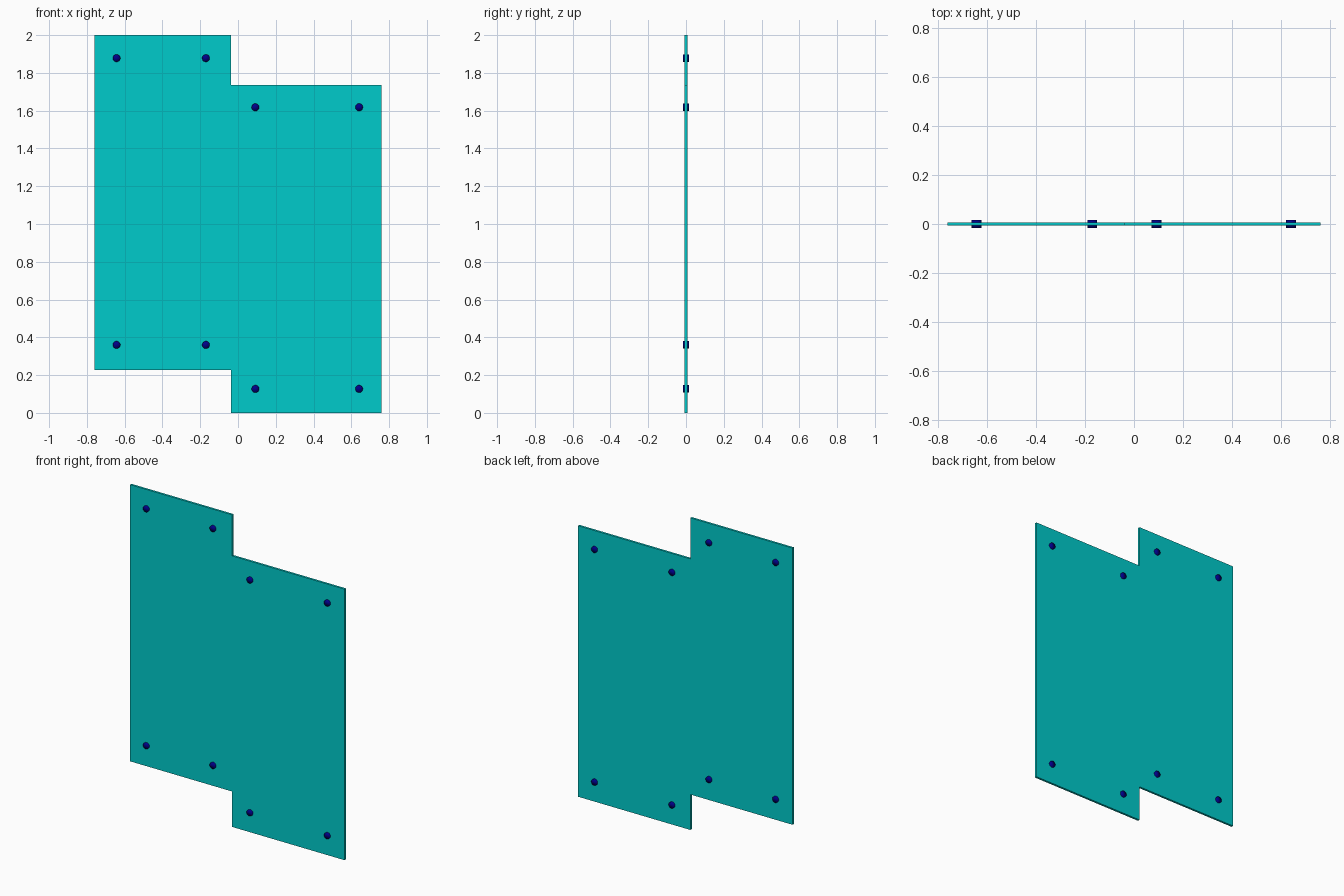
import bpy
from math import pi

if "Cube" in bpy.data.objects:
    bpy.data.objects.remove(bpy.data.objects["Cube"])


def material(name, color):
    m = bpy.data.materials.new(name)
    m.diffuse_color = color
    m.use_nodes = True
    m.node_tree.nodes["Principled BSDF"].inputs["Base Color"].default_value = m.diffuse_color
    return m


glass = material("teal_glass", (0.0, 0.6, 0.6, 1))
navy = material("navy_metal", (0.0, 0.0, 0.25, 1))
THICK = 0.014


def panel(name, x0, x1, z0, z1):
    bpy.ops.mesh.primitive_cube_add(size=1, location=((x0 + x1) / 2, 0, (z0 + z1) / 2))
    ob = bpy.context.object
    ob.name = name
    ob.scale = (x1 - x0, THICK, z1 - z0)
    bpy.ops.object.transform_apply(location=False, rotation=False, scale=True)
    ob.data.materials.append(glass)


def fixing(name, x, z):
    bpy.ops.mesh.primitive_cylinder_add(vertices=32, radius=0.02, depth=0.032,
                                        location=(x, 0, z), rotation=(pi / 2, 0, 0))
    ob = bpy.context.object
    ob.name = name
    ob.data.materials.append(navy)
    bpy.ops.object.shade_smooth()


# Two offset panels meeting edge to edge, each with four through fixings
panels = {
    "left": ((-0.76, -0.036, 0.227, 2.0), (-0.643, -0.17), (0.36, 1.878)),
    "right": ((-0.036, 0.76, 0.0, 1.737), (0.092, 0.641), (0.127, 1.618)),
}
for side, (bounds, xs, zs) in panels.items():
    panel(side + "_panel", *bounds)
    for i, x in enumerate(xs):
        for j, z in enumerate(zs):
            fixing(f"{side}_fixing_{i}{j}", x, z)
